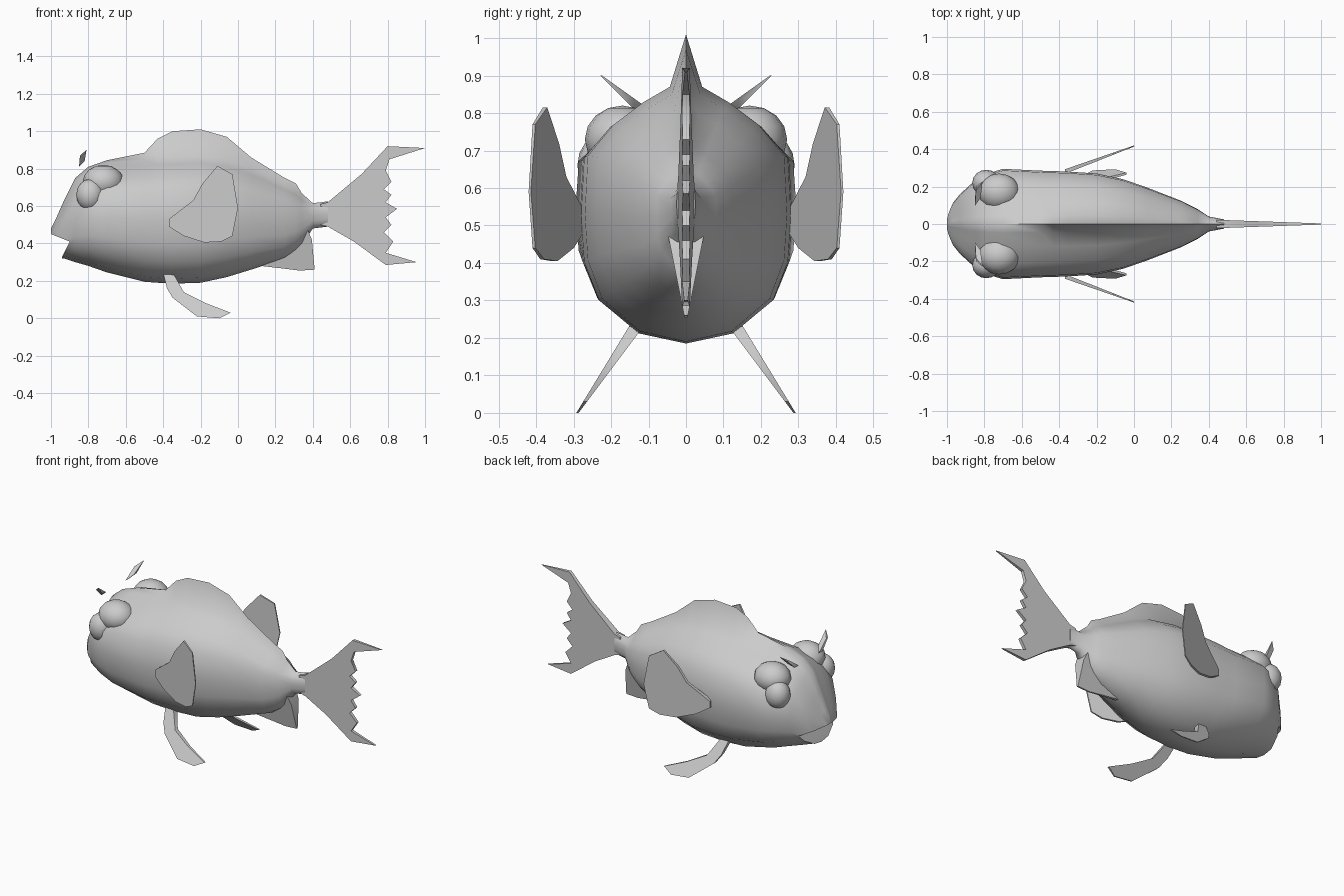
import bpy, bmesh, math
from mathutils import Matrix

if "Cube" in bpy.data.objects:
    bpy.data.objects.remove(bpy.data.objects["Cube"], do_unlink=True)

# Single matte grey for the whole fish
GREY = (0.6, 0.6, 0.6, 1)
grey = bpy.data.materials.new("plain grey")
grey.use_nodes = True
grey.diffuse_color = GREY
grey.node_tree.nodes["Principled BSDF"].inputs["Base Color"].default_value = GREY


def smooth(obj, degrees=50):
    for face in obj.data.polygons:
        face.use_smooth = True
    obj.data.set_sharp_from_angle(angle=math.radians(degrees))


def finish(bm, name, mirrored=False):
    bmesh.ops.recalc_face_normals(bm, faces=bm.faces)
    mesh = bpy.data.meshes.new(name)
    bm.to_mesh(mesh)
    bm.free()
    mesh.materials.append(grey)
    obj = bpy.data.objects.new(name, mesh)
    bpy.context.collection.objects.link(obj)
    smooth(obj)
    if mirrored:
        mirror = obj.modifiers.new("left and right", "MIRROR")
        mirror.use_axis = (False, True, False)
    return obj


def loft(bm, rings):
    """Skin closed rings of equal length and cap both ends."""
    rows = [[bm.verts.new(p) for p in ring] for ring in rings]
    count = len(rows[0])
    for a, b in zip(rows, rows[1:]):
        for i in range(count):
            j = (i + 1) % count
            bm.faces.new((a[i], a[j], b[j], b[i]))
    bm.faces.new(rows[0])
    bm.faces.new(rows[-1])


def plate(name, outline, middle, half, mirrored=False):
    """Thin fin from an (x, z) outline; middle and half give y and half thickness."""
    bm = bmesh.new()
    loft(bm, [[(x, middle(x, z) + side * half(x, z), z) for x, z in outline]
              for side in (-1, 1)])
    return finish(bm, name, mirrored)


def ball(name, centre, radii, mirrored=True, segments=16):
    bm = bmesh.new()
    place = Matrix.Translation(centre) @ Matrix.Diagonal((*radii, 1))
    bmesh.ops.create_uvsphere(bm, u_segments=segments, v_segments=segments // 2,
                              radius=1, matrix=place)
    return finish(bm, name, mirrored)


# Body: one half section, scaled at stations of (x, belly, shoulder, half width, crest)
SECTION = [(.45, .04), (.83, .17), (.97, .32), (1, .5), (.97, .73), (.72, .85), (.42, .94), (.16, 1)]
STATIONS = [
    (-1, .32, .47, .04, .48), (-.97, .32, .53, .11, .54), (-.93, .32, .61, .16, .63),
    (-.87, .3, .73, .215, .75), (-.8, .28, .79, .265, .81), (-.7, .245, .83, .295, .845),
    (-.5, .195, .85, .285, .885), (-.43, .19, .86, .283, .96), (-.35, .185, .865, .28, 1),
    (-.2, .19, .87, .27, 1.01), (-.06, .22, .85, .24, .97), (.07, .26, .8, .195, .86),
    (.25, .32, .71, .125, .75), (.31, .36, .68, .095, .72), (.34, .39, .65, .08, .67),
    (.4, .48, .61, .04, .615), (.48, .49, .62, .025, .625)]


def body_ring(x, belly, shoulder, width, crest):
    side = [(width * u, belly + (shoulder - belly) * v) for u, v in SECTION]
    left = [(x, y, z) for y, z in side]
    right = [(x, -y, z) for y, z in reversed(side)]
    return [(x, 0, belly)] + left + [(x, 0, crest)] + right


bm = bmesh.new()
loft(bm, [body_ring(*s) for s in STATIONS])
body = finish(bm, "body")

# Mouth: wedge cut between the overhanging lip and the chin
wedge = plate("mouth_cutter", [(-1.05, .47), (-.9, .41), (-.94, .33), (-.94, .2), (-1.05, .2)],
              lambda x, z: 0, lambda x, z: .5)
wedge.hide_render = True
cut = body.modifiers.new("mouth", "BOOLEAN")
cut.operation = "DIFFERENCE"
cut.object = wedge
bpy.context.view_layer.objects.active = body
bpy.ops.object.modifier_apply(modifier=cut.name)
bpy.data.objects.remove(wedge, do_unlink=True)
smooth(body)

# Eyes, with a swollen lid above and floating leaf-shaped brows
ball("eyes", (-.79, .22, .66), (.075, .07, .085))
ball("eyelids", (-.72, .17, .73), (.11, .1, .09))
plate("brows", [(-.85, .81), (-.845, .87), (-.81, .9), (-.82, .84)],
      lambda x, z: .13 + (z - .82) * 1.2, lambda x, z: .02 * (.91 - z) / .1, True)

# Paired fins: pectoral sweeping outward, pelvic hanging below
plate("pectoral_fins",
      [(-.37, .53), (-.24, .63), (-.19, .72), (-.11, .815), (-.03, .77), (0, .59),
       (-.03, .44), (-.09, .41), (-.18, .405), (-.29, .44), (-.37, .49)],
      lambda x, z: .28 + (x + .37) * .37, lambda x, z: .003 - x * .025, True)
plate("pelvic_fins",
      [(-.4, .24), (-.38, .16), (-.35, .11), (-.22, .01), (-.1, 0), (-.04, .03),
       (-.17, .08), (-.29, .14), (-.34, .23)],
      lambda x, z: .14 + (.22 - z) * .68, lambda x, z: .003 + z * .07, True)

# Anal fin: thick where it meets the belly
plate("anal_fin",
      [(.1, .3), (.12, .28), (.25, .265), (.33, .255), (.41, .26), (.395, .42), (.37, .48), (.22, .42)],
      lambda x, z: 0, lambda x, z: .004 + max(0, z - .255) * .2)

# Tail: forked, with a ragged trailing edge
plate("tail_fin",
      [(.44, .61), (.48, .62), (.66, .77), (.8, .92), (1, .91), (.81, .85), (.79, .79),
       (.82, .73), (.78, .69), (.82, .66), (.79, .62), (.85, .585), (.79, .54), (.82, .5),
       (.78, .46), (.83, .41), (.79, .35), (.955, .3), (.79, .285), (.62, .41), (.48, .49), (.44, .5)],
      lambda x, z: 0, lambda x, z: .003 + (1 - x) * .035)
